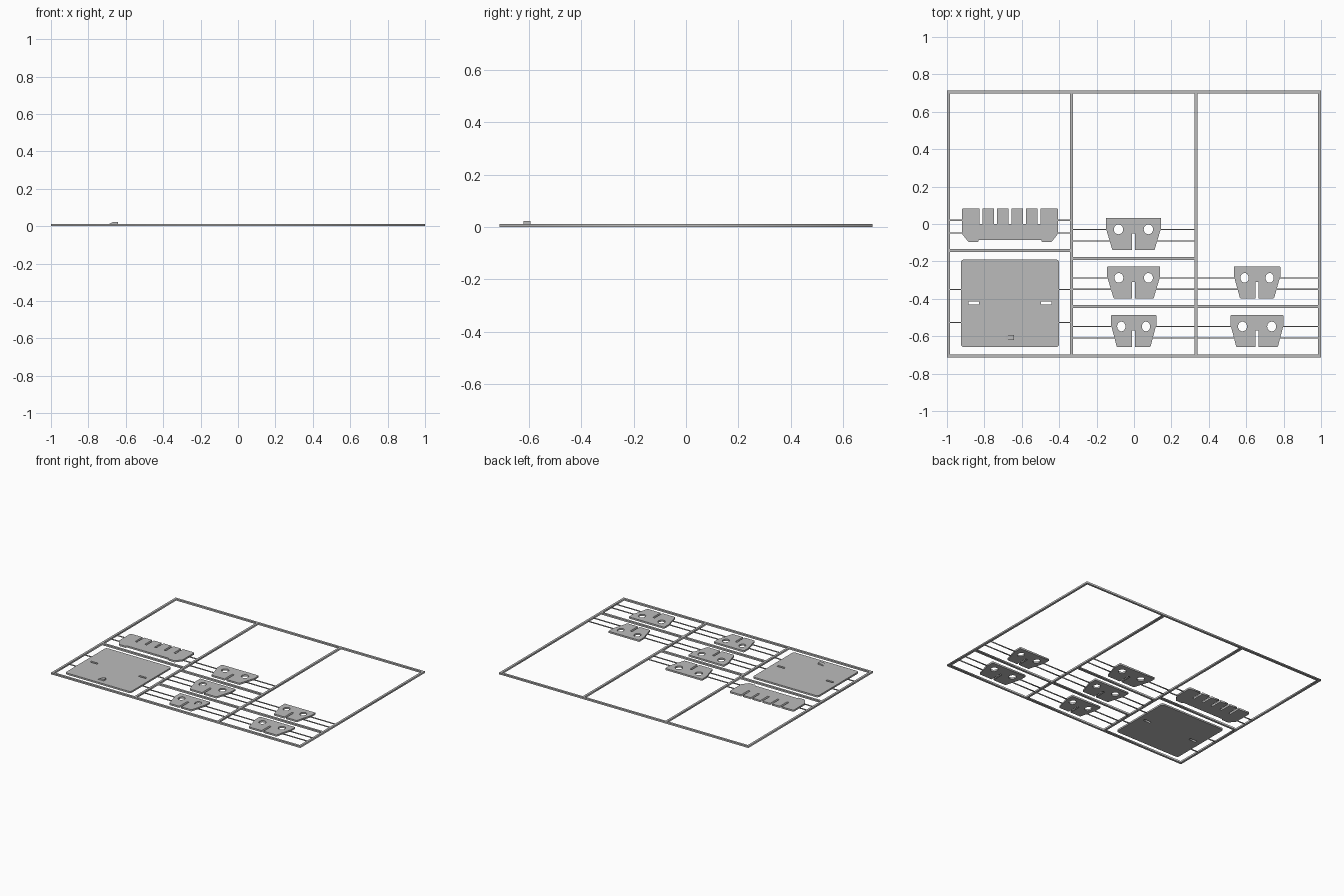
import bpy, bmesh
from math import cos, sin, pi

if "Cube" in bpy.data.objects:
    bpy.data.objects.remove(bpy.data.objects["Cube"], do_unlink=True)

THICK = 0.012
BAR = 0.016

grey = bpy.data.materials.new("plain grey")
grey.use_nodes = True
COLOUR = (0.5, 0.5, 0.5, 1)
grey.diffuse_color = COLOUR
grey.node_tree.nodes["Principled BSDF"].inputs["Base Color"].default_value = COLOUR


def sheet(name, loops, z0=0.0, z1=THICK):
    """Flat sheet: first loop is the outline, the rest are holes."""
    cu = bpy.data.curves.new(name, 'CURVE')
    cu.dimensions = '2D'
    cu.fill_mode = 'BOTH'
    cu.extrude = (z1 - z0) / 2
    for loop in loops:
        sp = cu.splines.new('POLY')
        sp.points.add(len(loop) - 1)
        for p, (x, y) in zip(sp.points, loop):
            p.co = (x, y, 0, 1)
        sp.use_cyclic_u = True
    tmp = bpy.data.objects.new(name + " outline", cu)
    bpy.context.collection.objects.link(tmp)
    bpy.context.view_layer.update()
    deps = bpy.context.evaluated_depsgraph_get()
    mesh = bpy.data.meshes.new_from_object(tmp.evaluated_get(deps))
    bpy.data.objects.remove(tmp, do_unlink=True)
    mesh.name = name
    mesh.materials.clear()
    mesh.materials.append(grey)
    ob = bpy.data.objects.new(name, mesh)
    ob.location.z = (z0 + z1) / 2
    bpy.context.collection.objects.link(ob)
    return ob


def rect(x0, x1, y0, y1):
    return [(x0, y0), (x1, y0), (x1, y1), (x0, y1)]


def round_rect(x0, x1, y0, y1, r):
    pts = []
    corners = [(x1 - r, y1 - r), (x0 + r, y1 - r), (x0 + r, y0 + r), (x1 - r, y0 + r)]
    for q, (cx, cy) in enumerate(corners):
        for i in range(5):
            a = (q + i / 4) * pi / 2
            pts.append((cx + r * cos(a), cy + r * sin(a)))
    return pts


def ellipse(cx, cy, rx, ry, n=24):
    return [(cx + rx * cos(2 * pi * i / n), cy + ry * sin(2 * pi * i / n)) for i in range(n)]


def mirrored(half, cx):
    """Close a right-hand half outline about the line x = cx."""
    return [(cx + x, y) for x, y in half] + [(cx - x, y) for x, y in reversed(half)]


# Frame: one sheet with a window for each cell
H = 0.713
COLS = [-1 + BAR / 2, -0.333, 0.331, 1 - BAR / 2]
ROWS = [[-0.142], [-0.441, -0.185], [-0.441]]
cells = []
for c, splits in enumerate(ROWS):
    ys = [-H + BAR / 2] + splits + [H - BAR / 2]
    for a, b in zip(ys, ys[1:]):
        cells.append(rect(COLS[c] + BAR / 2, COLS[c + 1] - BAR / 2, a + BAR / 2, b - BAR / 2))
sheet("frame", [rect(-1, 1, -H, H)] + cells)


# Thin runners that hold each part in its cell
def runners(name, col, cx, reach, heights):
    for i, y in enumerate(heights):
        for side, x0, x1 in (("right", COLS[col], cx - reach), ("left", cx + reach, COLS[col + 1])):
            sheet(f"{name}_runner_{side}_{i + 1}", [rect(x0, x1, y - 0.003, y + 0.003)], 0.003, 0.009)


# Base plate with two slots
PX = -0.663
slots = [rect(PX + s - 0.028, PX + s + 0.028, -0.431, -0.415) for s in (-0.195, 0.195)]
sheet("base_plate", [round_rect(PX - 0.262, PX + 0.262, -0.658, -0.19, 0.016)] + slots)
runners("base_plate", 0, PX, 0.255, (-0.35, -0.527))

# Small ramped catch on the base plate
bm = bmesh.new()
profile = [(-0.69, 0.011), (-0.674, 0.02), (-0.66, 0.0235), (-0.642, 0.0235), (-0.642, 0.011)]
face = bm.faces.new([bm.verts.new((x, -0.621, z)) for x, z in profile])
ext = bmesh.ops.extrude_face_region(bm, geom=[face])
bmesh.ops.translate(bm, vec=(0, 0.027, 0),
                    verts=[v for v in ext["geom"] if isinstance(v, bmesh.types.BMVert)])
bmesh.ops.recalc_face_normals(bm, faces=bm.faces)
mesh = bpy.data.meshes.new("catch")
bm.to_mesh(mesh)
bm.free()
mesh.materials.append(grey)
bpy.context.collection.objects.link(bpy.data.objects.new("catch", mesh))

# Comb rack: five slots along the top, two feet below
TOP, SLOT = 0.083, 0.0075
half = [(SLOT, 0.0), (SLOT, TOP)]
for k in (1, 2):
    x = 0.0775 * k
    half += [(x - SLOT, TOP), (x - SLOT, 0.0), (x + SLOT, 0.0), (x + SLOT, TOP)]
half += [(0.252, TOP), (0.257, TOP - 0.005), (0.257, -0.052), (0.222, -0.096),
         (0.171, -0.096), (0.167, -0.086)]
sheet("comb_rack", [mirrored(half, PX)])
runners("comb_rack", 0, PX, 0.25, (0.02, -0.048))


# Tapered brackets with two holes and a slot from below
def bracket(name, col, cx, cy, top_w, low_w, hole_x, hole_r):
    top, low = cy + 0.061, cy - 0.11
    half = [(0.0075, cy - 0.022), (0.0075, low), (low_w - 0.004, low), (low_w, low + 0.004),
            (top_w - 0.004, cy - 0.005), (top_w, cy + 0.004),
            (top_w, top - 0.003), (top_w - 0.003, top)]
    holes = [ellipse(cx + s * hole_x, cy, hole_r, 0.026) for s in (-1, 1)]
    sheet(name, [mirrored(half, cx)] + holes)
    runners(name, col, cx, hole_x + hole_r + 0.008, (cy, cy - 0.061))


bracket("bracket_middle_back", 1, -0.003, -0.029, 0.148, 0.114, 0.08, 0.025)
bracket("bracket_middle_centre", 1, -0.002, -0.288, 0.142, 0.108, 0.079, 0.024)
bracket("bracket_middle_front", 1, -0.002, -0.548, 0.121, 0.091, 0.066, 0.022)
bracket("bracket_left_back", 2, 0.658, -0.288, 0.124, 0.092, 0.067, 0.022)
bracket("bracket_left_front", 2, 0.658, -0.548, 0.142, 0.112, 0.078, 0.024)
